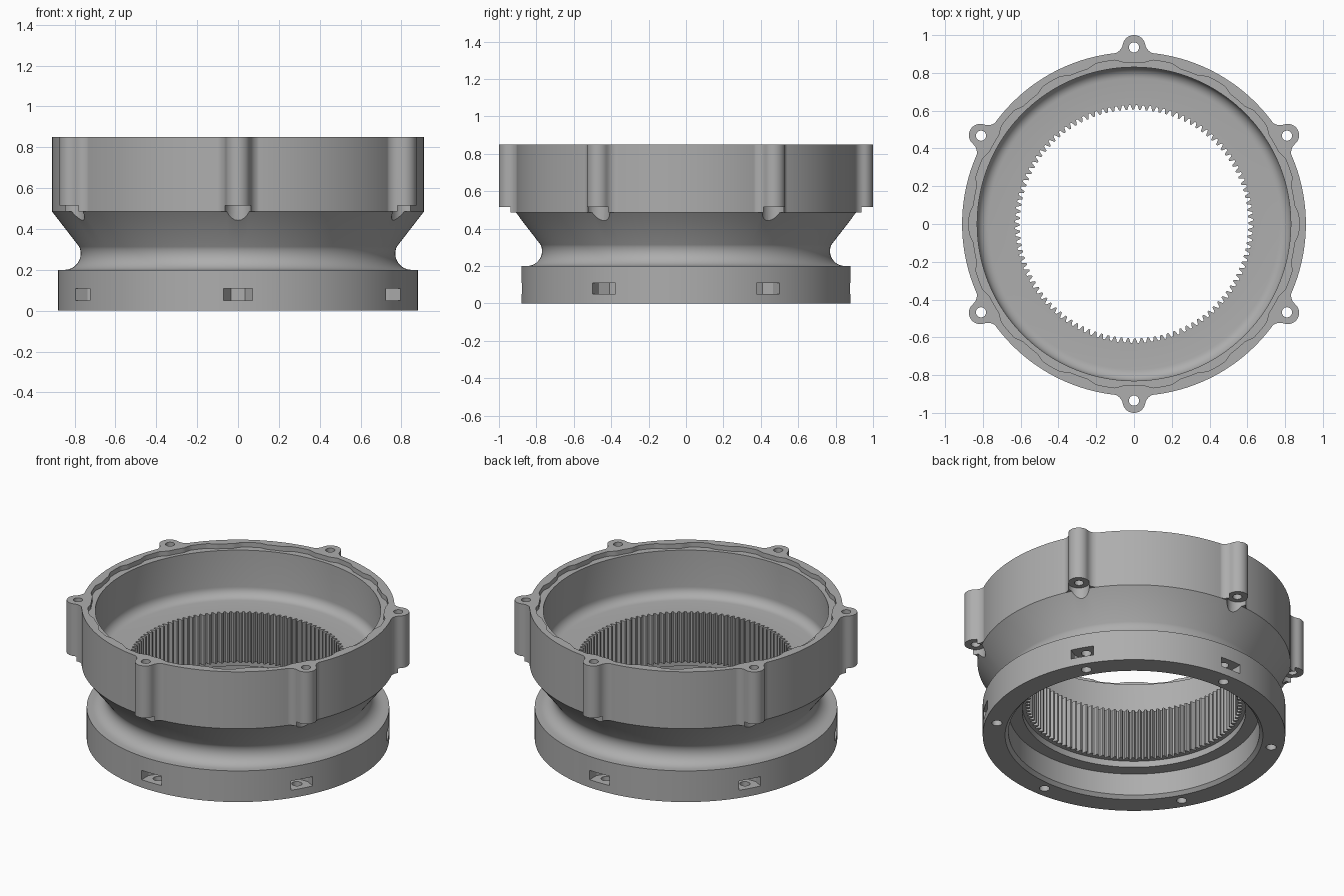
import bpy, bmesh, math
from mathutils import Matrix

if "Cube" in bpy.data.objects:
    bpy.data.objects.remove(bpy.data.objects["Cube"])

TEETH = 108
COLS = TEETH * 4
BOLT_ANGLES = [math.radians(30 + 60 * k) for k in range(6)]

grey = bpy.data.materials.new("machined_grey")
grey.diffuse_color = (0.42, 0.42, 0.42, 1)
grey.use_nodes = True
grey.node_tree.nodes["Principled BSDF"].inputs["Base Color"].default_value = grey.diffuse_color


def arc(cx, cz, r, a0, a1, n):
    return [(cx + r * math.cos(math.radians(a0 + (a1 - a0) * i / n)),
             cz + r * math.sin(math.radians(a0 + (a1 - a0) * i / n))) for i in range(n + 1)]


def finish(bm, name):
    bmesh.ops.recalc_face_normals(bm, faces=bm.faces)
    me = bpy.data.meshes.new(name)
    bm.to_mesh(me)
    bm.free()
    me.materials.append(grey)
    ob = bpy.data.objects.new(name, me)
    bpy.context.collection.objects.link(ob)
    return ob


def prism(bm, outline, z0, z1, angle):
    """Extrude a radial/tangential outline and turn it to its bolt position."""
    rot = Matrix.Rotation(angle, 4, 'Z')
    low = [bm.verts.new(rot @ Matrix.Translation((u, v, z0)).translation) for u, v in outline]
    high = [bm.verts.new(rot @ Matrix.Translation((u, v, z1)).translation) for u, v in outline]
    n = len(outline)
    bm.faces.new(low[::-1])
    bm.faces.new(high)
    for i in range(n):
        j = (i + 1) % n
        bm.faces.new((low[i], low[j], high[j], high[i]))


def ring_of(name, outline, z0, z1):
    bm = bmesh.new()
    for a in BOLT_ANGLES:
        prism(bm, outline, z0, z1, a)
    return finish(bm, name)


def apply_boolean(target, tool, operation):
    mod = target.modifiers.new(operation, 'BOOLEAN')
    mod.object, mod.operation, mod.solver = tool, operation, 'EXACT'
    bpy.context.view_layer.objects.active = target
    bpy.ops.object.modifier_apply(modifier=mod.name)
    bpy.data.objects.remove(tool)


# Radii that change around the ring: gear teeth and scalloped rim recess
def tooth(i):
    return 0.605 if i % 4 < 2 else 0.63


def scallop(i):
    wave = math.cos(18 * 2 * math.pi * i / COLS)
    return 0.864 + 0.009 * max(-1, min(1, 2 * wave))


# Closed cross-section from the bottom outer edge, up the outside, down the inside
profile = [(0.88, 0), (0.88, 0.2)]
profile += arc(0.85, 0.28, 0.08, 270, 155, 12)
profile += [(0.91, 0.485), (0.91, 0.85), (scallop, 0.85), (scallop, 0.82), (0.83, 0.82)]
profile += arc(0.77, 0.585, 0.06, 0, -90, 8)
profile += [(0.66, 0.52), (tooth, 0.52), (tooth, 0.2), (0.65, 0.2), (0.65, 0.16),
            (0.73, 0.16), (0.73, 0.02), (0.75, 0)]

bm = bmesh.new()
rings = []
for i in range(COLS):
    a = 2 * math.pi * i / COLS
    col = []
    for r, z in profile:
        r = r(i) if callable(r) else r
        col.append(bm.verts.new((r * math.cos(a), r * math.sin(a), z)))
    rings.append(col)
n = len(profile)
for i in range(COLS):
    c, d = rings[i], rings[(i + 1) % COLS]
    for k in range(n):
        m = (k + 1) % n
        bm.faces.new((c[k], d[k], d[m], c[m]))
housing = finish(bm, "ring_gear_housing")

# Bolt lugs with rounded noses blended into the wall
half = arc(0.94, 0, 0.06, 0, 79, 10) + arc(0.9625, 0.12, 0.062, 259, 187, 8) + [(0.885, 0.1)]
lug = half + [(u, -v) for u, v in half[:0:-1]]
apply_boolean(housing, ring_of("lugs", lug, 0.485, 0.85), 'UNION')

# Screw clearance under each lug, and the lug bolt holes
apply_boolean(housing, ring_of("lug_clearance", arc(0.94, 0, 0.063, 0, 345, 23), 0.3, 0.515), 'DIFFERENCE')
apply_boolean(housing, ring_of("lug_holes", arc(0.935, 0, 0.027, 0, 345, 23), 0.4, 0.9), 'DIFFERENCE')

# Nut pockets in the base flange, and the screw holes below them
pocket = [(0.95, -0.07), (0.95, 0.07), (0.81, 0.07), (0.755, 0.035), (0.755, -0.035), (0.81, -0.07)]
apply_boolean(housing, ring_of("nut_pockets", pocket, 0.05, 0.11), 'DIFFERENCE')
apply_boolean(housing, ring_of("base_holes", arc(0.81, 0, 0.03, 0, 345, 23), -0.05, 0.15), 'DIFFERENCE')

bpy.ops.object.select_all(action='DESELECT')
housing.select_set(True)
bpy.context.view_layer.objects.active = housing
bpy.ops.object.shade_smooth_by_angle(angle=math.radians(30))
